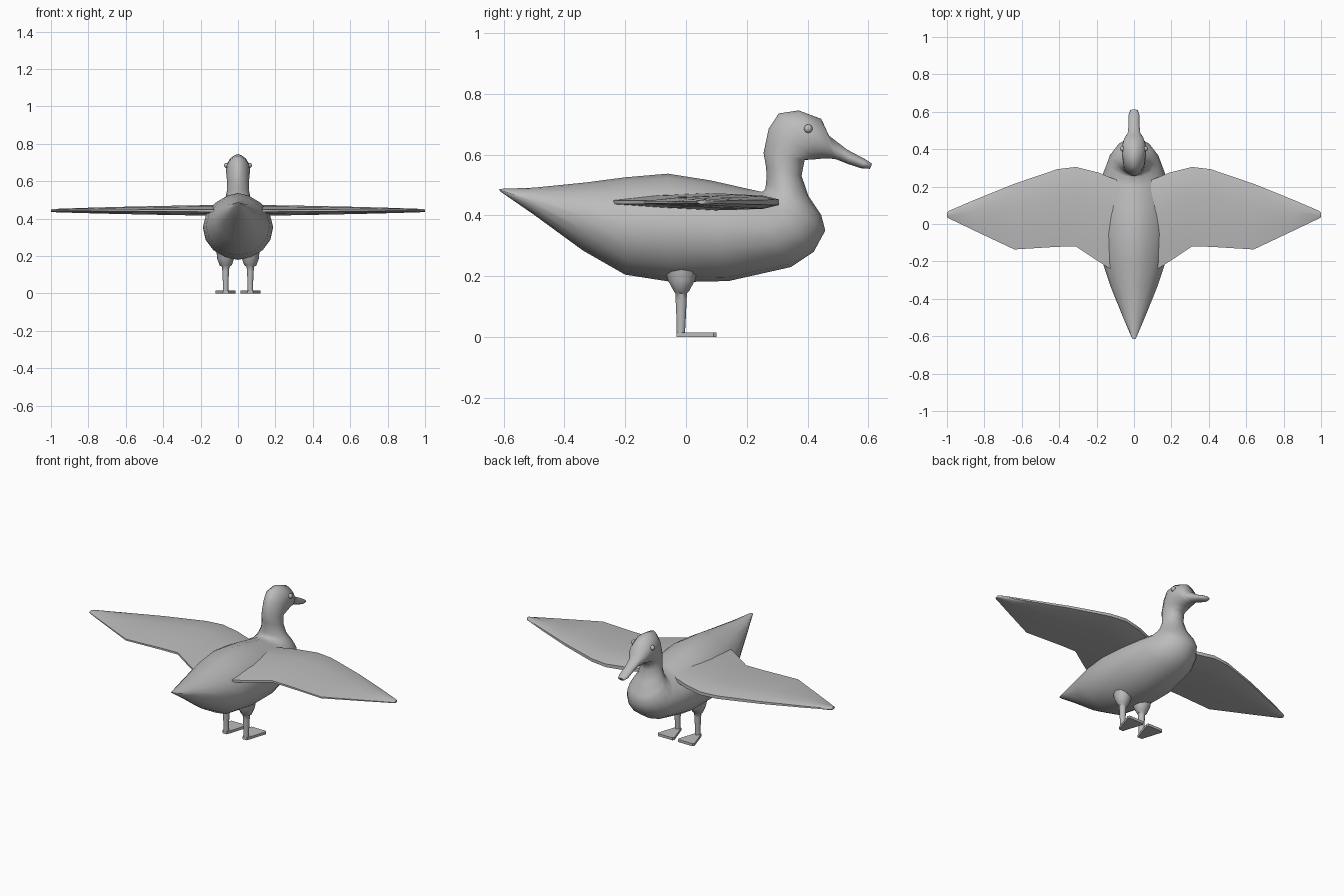
import bpy
import bmesh
import math
from mathutils import Vector, Matrix

cube = bpy.data.objects.get("Cube")
if cube:
    bpy.data.objects.remove(cube, do_unlink=True)

grey = bpy.data.materials.new("plain grey")
grey.use_nodes = True
GREY = (0.5, 0.5, 0.5, 1.0)
grey.diffuse_color = GREY
grey.node_tree.nodes["Principled BSDF"].inputs["Base Color"].default_value = GREY


def finish(name, bm, angle=60, mirror=False):
    """Turn a bmesh into a shaded object, optionally mirrored across x."""
    bmesh.ops.recalc_face_normals(bm, faces=bm.faces)
    mesh = bpy.data.meshes.new(name)
    bm.to_mesh(mesh)
    bm.free()
    mesh.materials.append(grey)
    ob = bpy.data.objects.new(name, mesh)
    bpy.context.collection.objects.link(ob)
    bpy.ops.object.select_all(action='DESELECT')
    ob.select_set(True)
    bpy.context.view_layer.objects.active = ob
    bpy.ops.object.shade_smooth_by_angle(angle=math.radians(angle))
    if mirror:
        mod = ob.modifiers.new("mirror", 'MIRROR')
        mod.use_mirror_merge = False
    return ob


def loft(rings):
    """Skin a list of equal-length point rings and cap both ends."""
    bm = bmesh.new()
    vs = [[bm.verts.new(p) for p in ring] for ring in rings]
    n = len(vs[0])
    for a, b in zip(vs, vs[1:]):
        for i in range(n):
            j = (i + 1) % n
            bm.faces.new((a[i], a[j], b[j], b[i]))
    bm.faces.new(vs[0])
    bm.faces.new(vs[-1])
    return bm


# Body, neck, head and bill: (upper y, z, lower y, z, half width) per section
sections = [
    (-0.615, 0.487, -0.610, 0.478, 0.010),
    (-0.50, 0.491, -0.50, 0.402, 0.058),
    (-0.33, 0.508, -0.34, 0.285, 0.125),
    (-0.20, 0.525, -0.20, 0.205, 0.170),
    (-0.06, 0.537, -0.04, 0.180, 0.187),
    (0.08, 0.515, 0.14, 0.184, 0.187),
    (0.20, 0.488, 0.345, 0.230, 0.165),
    (0.25, 0.477, 0.42, 0.280, 0.140),
    (0.26, 0.485, 0.458, 0.350, 0.115),
    (0.263, 0.502, 0.445, 0.400, 0.095),
    (0.265, 0.530, 0.402, 0.465, 0.070),
    (0.263, 0.560, 0.380, 0.530, 0.060),
    (0.255, 0.605, 0.390, 0.582, 0.058),
    (0.272, 0.685, 0.435, 0.585, 0.062),
    (0.305, 0.735, 0.450, 0.587, 0.065),
    (0.370, 0.745, 0.465, 0.587, 0.064),
    (0.445, 0.717, 0.480, 0.586, 0.050),
    (0.470, 0.662, 0.495, 0.584, 0.034),
    (0.530, 0.616, 0.535, 0.568, 0.029),
    (0.590, 0.584, 0.575, 0.555, 0.029),
    (0.612, 0.570, 0.605, 0.553, 0.020),
]
SIDES = 16
rings = []
for uy, uz, ly, lz, w in sections:
    ring = []
    for i in range(SIDES):
        a = 2 * math.pi * i / SIDES
        t = (1 - math.cos(a)) / 2
        s = math.sin(a)
        power = 1.25 if math.cos(a) > 0 else 1.0    # ridge-like upper side
        x = math.copysign(abs(s) ** power, s) * w
        ring.append((x, uy + (ly - uy) * t, uz + (lz - uz) * t))
    rings.append(ring)
finish("body_and_head", loft(rings), 75)

# Outstretched wings: (x, leading y, trailing y, half thickness)
stations = [
    (0.05, 0.22, -0.22, 0.028),
    (0.13, 0.25, -0.238, 0.030),
    (0.19, 0.275, -0.20, 0.029),
    (0.31, 0.305, -0.12, 0.027),
    (0.41, 0.293, -0.122, 0.025),
    (0.64, 0.215, -0.136, 0.020),
    (0.85, 0.130, -0.037, 0.014),
    (0.99, 0.070, 0.030, 0.009),
    (1.00, 0.060, 0.036, 0.007),
]
rings = []
for x, lead, trail, t in stations:
    edge = t * 0.35
    profile = [(0, -edge), (0, edge), (0.12, t * 0.8), (0.35, t), (0.7, t * 0.75),
               (1, edge * 0.6), (1, -edge * 0.6), (0.7, -t * 0.6), (0.35, -t * 0.9),
               (0.12, -t * 0.8)]
    rings.append([(x, lead + (trail - lead) * c, 0.443 + h) for c, h in profile])
finish("wings", loft(rings), 50, mirror=True)

# Thighs and legs: (z, centre y, x radius, y radius)
LEG_X = 0.066
leg_rings = []
for z, cy, rx, ry in [(0.23, -0.015, 0.05, 0.06), (0.185, -0.015, 0.045, 0.046),
                      (0.15, -0.015, 0.032, 0.026), (0.143, -0.016, 0.020, 0.020),
                      (0.12, -0.016, 0.018, 0.019), (0.06, -0.016, 0.015, 0.016),
                      (0.008, -0.017, 0.015, 0.014)]:
    leg_rings.append([(LEG_X + rx * math.cos(k * math.pi / 5),
                       cy + ry * math.sin(k * math.pi / 5), z) for k in range(10)])
finish("legs", loft(leg_rings), 50, mirror=True)

# Webbed feet
outline = [(-0.014, -0.031), (0.014, -0.031), (0.053, 0.09),
           (0.047, 0.10), (-0.047, 0.10), (-0.053, 0.09)]
foot = loft([[(LEG_X + x, y, z) for x, y in outline] for z in (0.0, 0.015)])
finish("feet", foot, 30, mirror=True)

# Eyes
eye = bmesh.new()
place = Matrix.Translation(Vector((0.062, 0.402, 0.685))) @ Matrix.Diagonal((0.9, 1, 1, 1))
bmesh.ops.create_uvsphere(eye, u_segments=12, v_segments=8, radius=0.014, matrix=place)
finish("eyes", eye, 60, mirror=True)
